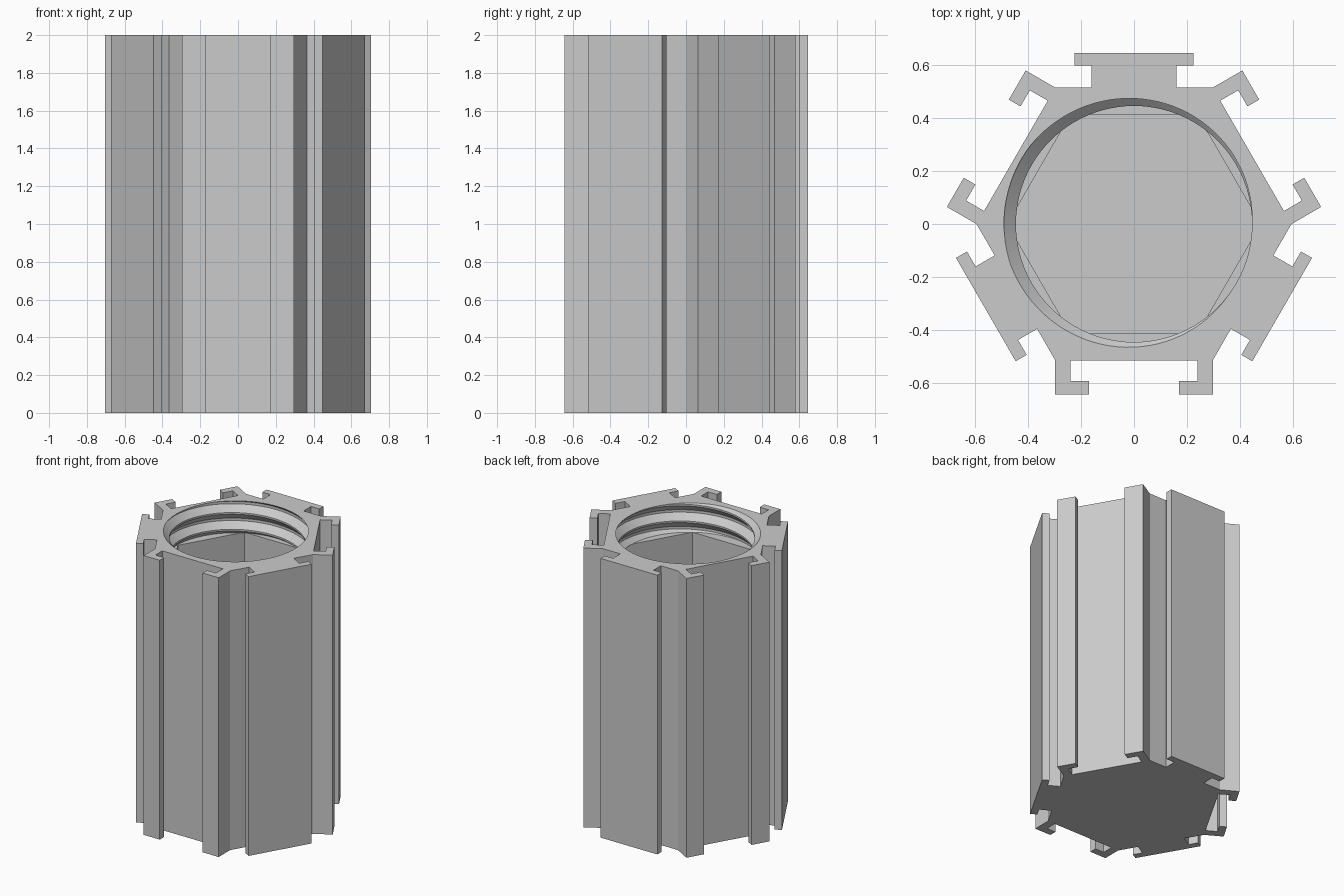
import bpy
import bmesh
from math import sin, cos, pi, radians
from mathutils import Matrix

cube = bpy.data.objects.get("Cube")
if cube:
    bpy.data.objects.remove(cube)

HEIGHT, FLOOR, THREAD_END = 2.0, 0.1, 1.78
PITCH, COLUMNS = 0.12, 96
HEX_APOTHEM = 0.413

grey = bpy.data.materials.new("plain_grey")
grey.use_nodes = True
grey.diffuse_color = (0.6, 0.6, 0.6, 1)
grey.node_tree.nodes["Principled BSDF"].inputs["Base Color"].default_value = (0.6, 0.6, 0.6, 1)

bm = bmesh.new()
cache = {}


def vert(x, y, z):
    """Shared vertex, so neighbouring faces stay joined."""
    key = (round(x, 4), round(y, 4), round(z, 4))
    if key not in cache:
        cache[key] = bm.verts.new((x, y, z))
    return cache[key]


def face(corners):
    unique = list(dict.fromkeys(corners))
    if len(unique) > 2 and not bm.faces.get(unique):
        return bm.faces.new(unique)


def skin(upper, lower):
    for i in range(len(upper) - 1):
        face([upper[i], upper[i + 1], lower[i + 1], lower[i]])


# Outer profile: clip rails and T-shaped tongues alternate round a hexagon
rail = [(0.297, 0.514), (0.297, 0.643), (0.17, 0.643),
        (0.17, 0.592), (0.24, 0.592), (0.24, 0.514)]
tongue = [(0.16, 0.514), (0.16, 0.597), (0.225, 0.597), (0.225, 0.645)]
outline = []
for side in range(6):
    half = rail if side % 2 else tongue
    turn = Matrix.Rotation(radians(60 * side), 2)
    for x, y in half + [(-x, y) for x, y in reversed(half)]:
        px = turn[0][0] * x + turn[0][1] * y
        py = turn[1][0] * x + turn[1][1] * y
        outline.append((px, py))

top = [vert(x, y, HEIGHT) for x, y in outline]
bottom = [vert(x, y, 0) for x, y in outline]
skin(top + top[:1], bottom + bottom[:1])
face(bottom)

# Internal screw thread: rows follow the helix and are clipped at both ends
profile = [(0, 0.445), (0.4, 0.49), (0.55, 0.49), (0.9, 0.445), (1, 0.445)]


def thread_radius(phase):
    phase = round(phase, 6) % 1
    for (a, ra), (b, rb) in zip(profile, profile[1:]):
        if phase <= b:
            return ra + (rb - ra) * (phase - a) / (b - a)


def thread_row(phase):
    row = []
    for i in range(COLUMNS + 1):
        turn = i / COLUMNS
        z = min(HEIGHT, max(THREAD_END, HEIGHT - PITCH * (phase - turn)))
        r = thread_radius((HEIGHT - z) / PITCH + turn)
        row.append(vert(r * cos(2 * pi * turn), r * sin(2 * pi * turn), z))
    return row


phases = [n + p for n in range(4) for p, r in profile[:-1]]
rows = [thread_row(p) for p in phases]
for upper, lower in zip(rows, rows[1:]):
    skin(upper, lower)


# Hexagonal cavity below the thread
def hex_row(z):
    row = []
    for i in range(COLUMNS + 1):
        a = 2 * pi * i / COLUMNS
        r = HEX_APOTHEM / cos(a % (pi / 3) - pi / 6)
        row.append(vert(r * cos(a), r * sin(a), z))
    return row


cavity_top, cavity_floor = hex_row(THREAD_END), hex_row(FLOOR)
skin(rows[-1], cavity_top)
skin(cavity_top, cavity_floor)
face(cavity_floor)

# Top face between the outline and the thread mouth
rim = [e for e in bm.edges if len(e.link_faces) == 1
       and all(abs(v.co.z - HEIGHT) < 0.0001 for v in e.verts)]
bmesh.ops.triangle_fill(bm, edges=rim, use_beauty=True, normal=(0, 0, 1))
bmesh.ops.recalc_face_normals(bm, faces=bm.faces[:])

mesh = bpy.data.meshes.new("interlocking_container")
bm.to_mesh(mesh)
bm.free()
mesh.materials.append(grey)
container = bpy.data.objects.new("interlocking_container", mesh)
bpy.context.collection.objects.link(container)
bpy.context.view_layer.objects.active = container
container.select_set(True)
bpy.ops.object.shade_smooth_by_angle(angle=radians(25))
